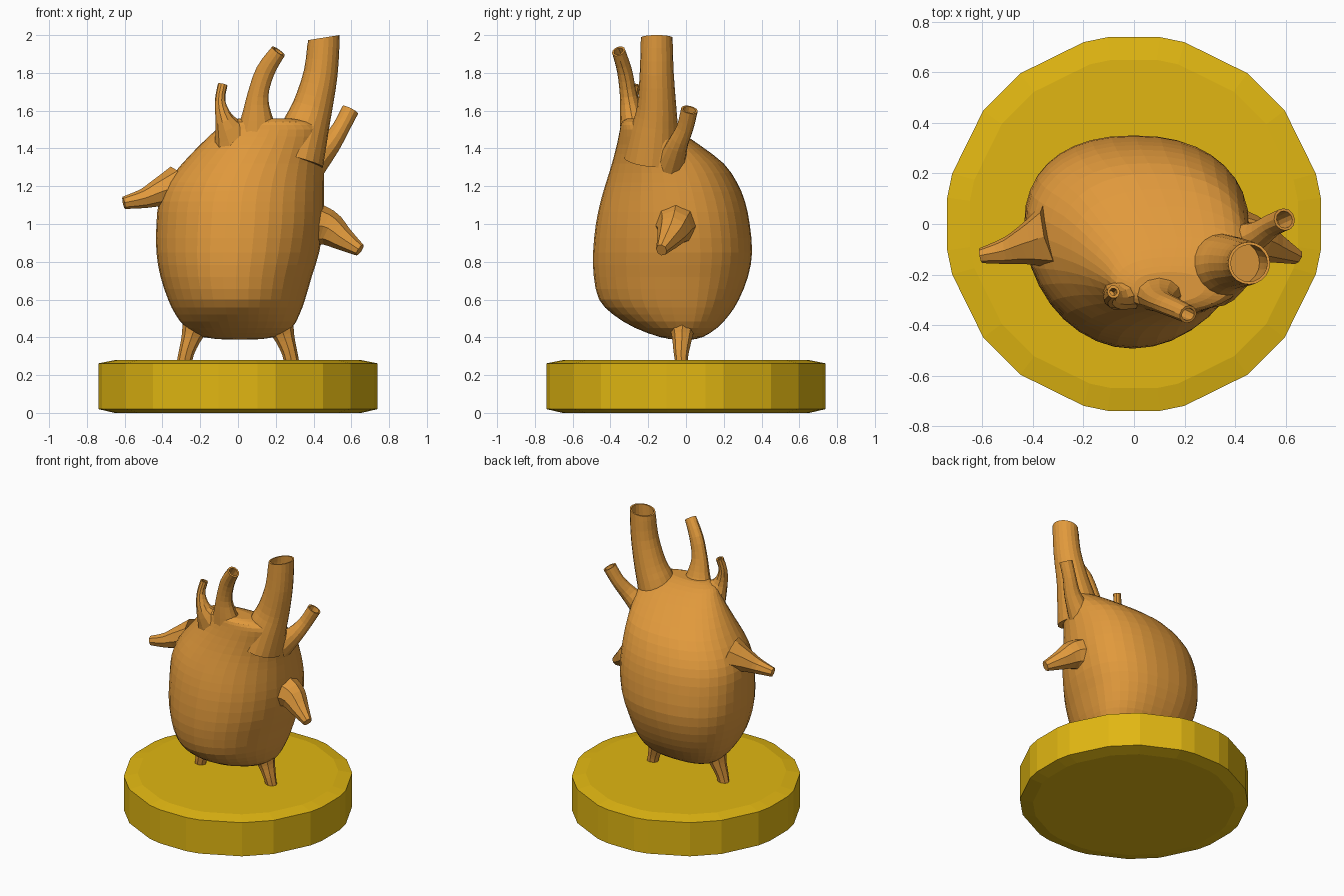
import bpy, bmesh, math
from mathutils import Vector


def material(name, rgb):
    m = bpy.data.materials.new(name)
    m.diffuse_color = (*rgb, 1)
    return m


ORANGE = material("warm orange", (0.75, 0.32, 0.045))
GOLD = material("mustard gold", (0.75, 0.47, 0.006))


def loft(name, rings, mat):
    """Skin closed rings of points and cap both ends, flat shaded."""
    bm = bmesh.new()
    loops = [[bm.verts.new(p) for p in r] for r in rings]
    n = len(loops[0])
    for a, b in zip(loops, loops[1:]):
        for i in range(n):
            j = (i + 1) % n
            bm.faces.new((a[i], a[j], b[j], b[i]))
    bm.faces.new(loops[0][::-1])
    bm.faces.new(loops[-1])
    bmesh.ops.recalc_face_normals(bm, faces=bm.faces)
    me = bpy.data.meshes.new(name)
    bm.to_mesh(me)
    bm.free()
    me.materials.append(mat)
    ob = bpy.data.objects.new(name, me)
    bpy.context.collection.objects.link(ob)
    return ob


def smooth_rows(rows, steps):
    """Catmull-Rom interpolation between rows of numbers."""
    out = []
    for k in range(len(rows) - 1):
        p0, p1 = rows[max(k - 1, 0)], rows[k]
        p2, p3 = rows[k + 1], rows[min(k + 2, len(rows) - 1)]
        for s in range(steps):
            t = s / steps
            out.append([0.5 * (2 * b + (c - a) * t + (2 * a - 5 * b + 4 * c - d) * t * t
                               + (3 * b - a - 3 * c + d) * t ** 3)
                        for a, b, c, d in zip(p0, p1, p2, p3)])
    return out + [list(rows[-1])]


def limb(name, rows, sides=10, end=None, bore=0, steps=3):
    """Tapered tube along rows of (x, y, z, radius u, radius v); bore = hollow rings at the tip."""
    rows = smooth_rows(rows, steps)
    pts = [Vector(r[:3]) for r in rows]
    rings, inner = [], []
    for k, r in enumerate(rows):
        d = pts[min(k + 1, len(pts) - 1)] - pts[max(k - 1, 0)]
        if end and k == len(rows) - 1:
            d = Vector(end)
        d.normalize()
        u = Vector((0, 1, 0)).cross(d).normalized()
        v = d.cross(u)

        def ring(shrink):
            return [pts[k] + u * (r[3] - shrink) * math.cos(math.tau * i / sides)
                    + v * (r[4] - shrink) * math.sin(math.tau * i / sides) for i in range(sides)]
        rings.append(ring(0))
        inner.append(ring(0.011))
    if bore:
        rings += inner[-bore:][::-1]
    return loft(name, rings, ORANGE)


# Base: disc with unevenly spaced sides and bevelled rims
quarter = (8, 15.5, 37, 53, 74.5, 82)
angles = [math.radians(q * 90 + a) for q in range(4) for a in quarter]
loft("base", [[(r * math.cos(a), r * math.sin(a), z) for a in angles]
              for r, z in ((0.66, 0), (0.746, 0.02), (0.746, 0.262), (0.655, 0.28))], GOLD)

# Body rows: z, x min, x max, y front, y widest, y back
body = [
    (0.388, -0.06, 0.08, -0.06, 0.0, 0.03),
    (0.402, -0.19, 0.20, -0.14, 0.0, 0.09),
    (0.45, -0.275, 0.285, -0.27, 0.0, 0.165),
    (0.52, -0.33, 0.325, -0.385, 0.0, 0.23),
    (0.60, -0.37, 0.355, -0.46, 0.0, 0.28),
    (0.72, -0.41, 0.39, -0.488, 0.0, 0.328),
    (0.85, -0.432, 0.43, -0.492, 0.0, 0.35),
    (1.00, -0.432, 0.453, -0.477, -0.01, 0.337),
    (1.12, -0.418, 0.456, -0.452, -0.03, 0.312),
    (1.22, -0.375, 0.455, -0.423, -0.05, 0.27),
    (1.32, -0.295, 0.455, -0.392, -0.08, 0.20),
    (1.42, -0.20, 0.46, -0.366, -0.13, 0.07),
    (1.50, -0.115, 0.45, -0.35, -0.19, -0.05),
    (1.54, -0.07, 0.39, -0.34, -0.23, -0.13),
    (1.558, 0.0, 0.28, -0.31, -0.25, -0.19),
]
rings = []
for z, x0, x1, yf, yc, yb in smooth_rows(body, 2):
    ring = []
    for i in range(36):
        c, s = math.cos(math.tau * i / 36), math.sin(math.tau * i / 36)
        e = 2 / 2.3 if s > 0 else 1      # squarer back, rounder front
        x = math.copysign(abs(c) ** e, c) * (x1 - x0) / 2 + (x0 + x1) / 2
        y = yc + (yb - yc) * s ** e if s > 0 else yc + (yc - yf) * s
        ring.append((x, y, z))
    rings.append(ring)
loft("body", rings, ORANGE)

# Hollow vessels on top
limb("large_vessel", [(0.31, -0.18, 1.34, 0.145, 0.15), (0.355, -0.165, 1.5, 0.126, 0.125),
                      (0.395, -0.155, 1.62, 0.106, 0.104), (0.438, -0.155, 1.8, 0.09, 0.09),
                      (0.455, -0.155, 1.987, 0.084, 0.084)], 20, (-0.16, 0, 1), 6)
limb("middle_vessel", [(0.10, -0.26, 1.46, 0.13, 0.09), (0.10, -0.285, 1.56, 0.085, 0.065),
                       (0.105, -0.305, 1.68, 0.056, 0.045), (0.145, -0.325, 1.81, 0.05, 0.04),
                       (0.214, -0.357, 1.915, 0.041, 0.036)], 12, None, 4)
limb("small_vessel", [(-0.02, -0.26, 1.45, 0.12, 0.08), (-0.07, -0.29, 1.55, 0.052, 0.05),
                      (-0.095, -0.285, 1.65, 0.028, 0.03), (-0.081, -0.268, 1.738, 0.026, 0.026)],
     10, None, 3)
limb("side_vessel", [(0.39, -0.08, 1.32, 0.085, 0.08), (0.485, -0.045, 1.42, 0.058, 0.055),
                     (0.545, -0.005, 1.51, 0.046, 0.045), (0.595, 0.018, 1.605, 0.046, 0.045)],
     12, None, 4)

# Stubby arms
limb("left_arm", [(-0.32, -0.05, 1.20, 0.11, 0.14), (-0.42, -0.08, 1.165, 0.075, 0.085),
                  (-0.50, -0.105, 1.135, 0.052, 0.055), (-0.605, -0.125, 1.112, 0.033, 0.03)], 8)
limb("right_arm", [(0.37, -0.05, 1.0, 0.13, 0.13), (0.47, -0.06, 0.98, 0.098, 0.095),
                   (0.55, -0.09, 0.925, 0.066, 0.065), (0.645, -0.13, 0.862, 0.034, 0.03)], 8)

# Pair of short legs
for name, s in (("left_leg", -1), ("right_leg", 1)):
    limb(name, [(s * 0.21, -0.02, 0.50, 0.09, 0.08), (s * 0.243, -0.02, 0.41, 0.056, 0.056),
                (s * 0.27, -0.025, 0.33, 0.042, 0.042), (s * 0.282, -0.025, 0.279, 0.04, 0.034)],
         8, (0, 0, -1))
